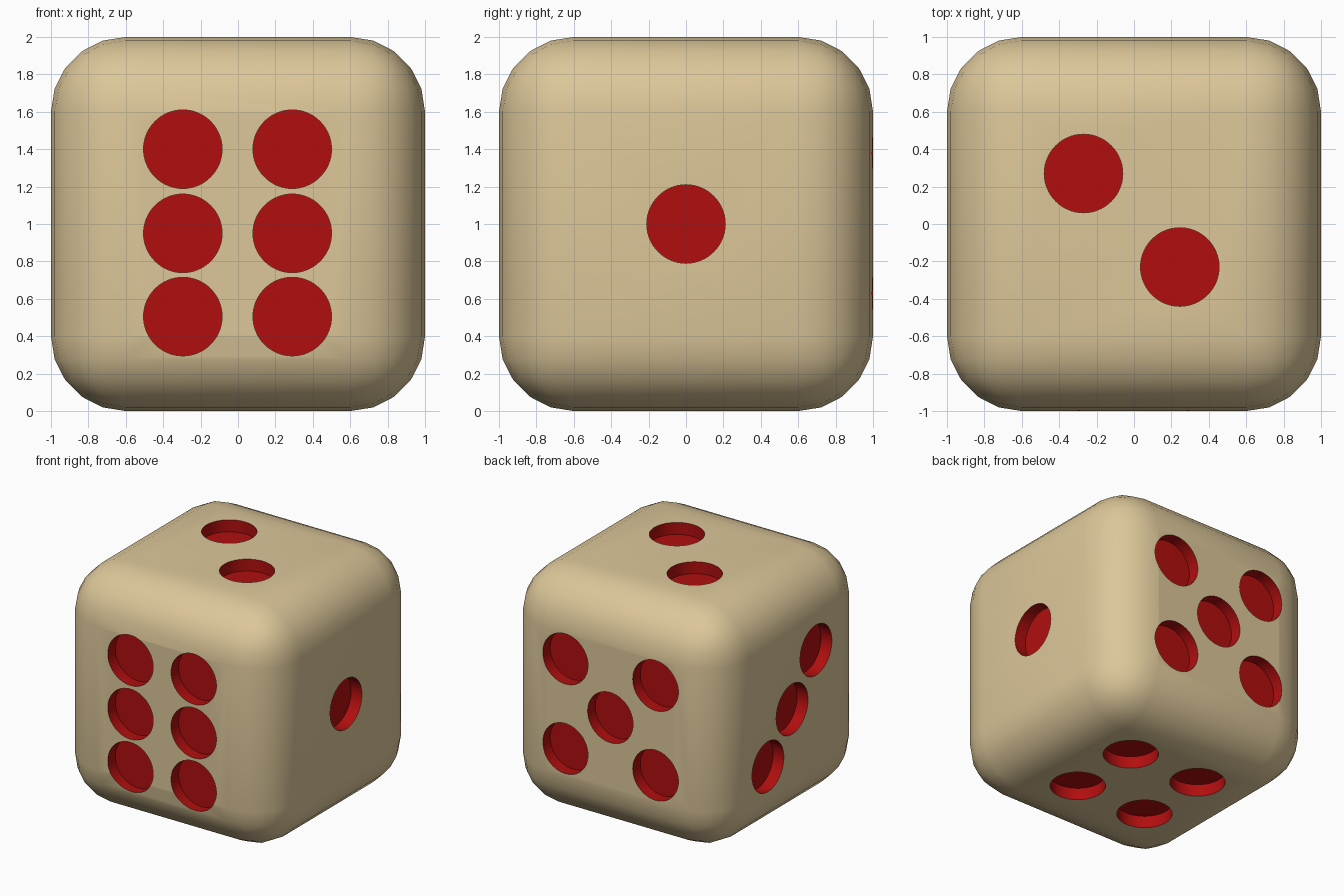
import bpy, bmesh
from mathutils import Matrix, Vector

if "Cube" in bpy.data.objects:
    bpy.data.objects.remove(bpy.data.objects["Cube"])

PIP_R, PIP_DEPTH, ROUND = 0.21, 0.1, 0.4


def make_material(name, rgb):
    mat = bpy.data.materials.new(name)
    mat.diffuse_color = (*rgb, 1.0)
    mat.use_nodes = True
    mat.node_tree.nodes["Principled BSDF"].inputs["Base Color"].default_value = mat.diffuse_color
    return mat


tan = make_material("tan", (0.72, 0.57, 0.32))
red = make_material("red", (0.44, 0.0045, 0.0045))


def make_object(name, bm):
    mesh = bpy.data.meshes.new(name)
    bm.to_mesh(mesh)
    bm.free()
    mesh.materials.append(tan)
    mesh.materials.append(red)
    obj = bpy.data.objects.new(name, mesh)
    bpy.context.collection.objects.link(obj)
    return obj


# Rounded cube body
bm = bmesh.new()
bmesh.ops.create_cube(bm, size=2, matrix=Matrix.Translation((0, 0, 1)))
bmesh.ops.bevel(bm, geom=bm.edges[:], offset=ROUND, segments=5,
                profile=0.5, affect='EDGES')
body = make_object("die_body", bm)

# Pip centres on each face, grouped by outward face direction
faces = {
    (0, -1, 0): [(x, -1, z) for x in (-0.295, 0.29) for z in (1.4, 0.95, 0.505)],
    (1, 0, 0): [(1, 0, 1)],
    (0, 0, 1): [(-0.27, 0.27, 2), (0.245, -0.23, 2)],
    (0, 1, 0): [(0, 1, 1)] + [(x, 1, z) for x in (-0.417, 0.417) for z in (1.38, 0.63)],
    (-1, 0, 0): [(-1, -0.29, 1.34), (-1, 0.026, 0.967), (-1, 0.345, 0.607)],
    (0, 0, -1): [(x, y, 0) for x in (-0.33, 0.33) for y in (0.355, -0.27)],
}

# Cutter made of short cylinders, sunk by the pip depth
bm = bmesh.new()
height = PIP_DEPTH * 2
for direction, centres in faces.items():
    turn = Vector(direction).to_track_quat('Z', 'Y').to_matrix().to_4x4()
    for centre in centres:
        bmesh.ops.create_cone(bm, cap_ends=True, segments=64, radius1=PIP_R,
                              radius2=PIP_R, depth=height,
                              matrix=Matrix.Translation(centre) @ turn)
for face in bm.faces:
    face.material_index = 1
cutter = make_object("pip_cutter", bm)
cutter.hide_render = True

# Cut the pips into the body and remove the cutter
cut = body.modifiers.new("pips", 'BOOLEAN')
cut.operation = 'DIFFERENCE'
cut.solver = 'EXACT'
cut.object = cutter
bpy.context.view_layer.objects.active = body
body.select_set(True)
bpy.ops.object.modifier_apply(modifier=cut.name)
bpy.data.objects.remove(cutter)

# Smooth rounding with crisp pip rims
bpy.ops.object.shade_smooth_by_angle()
